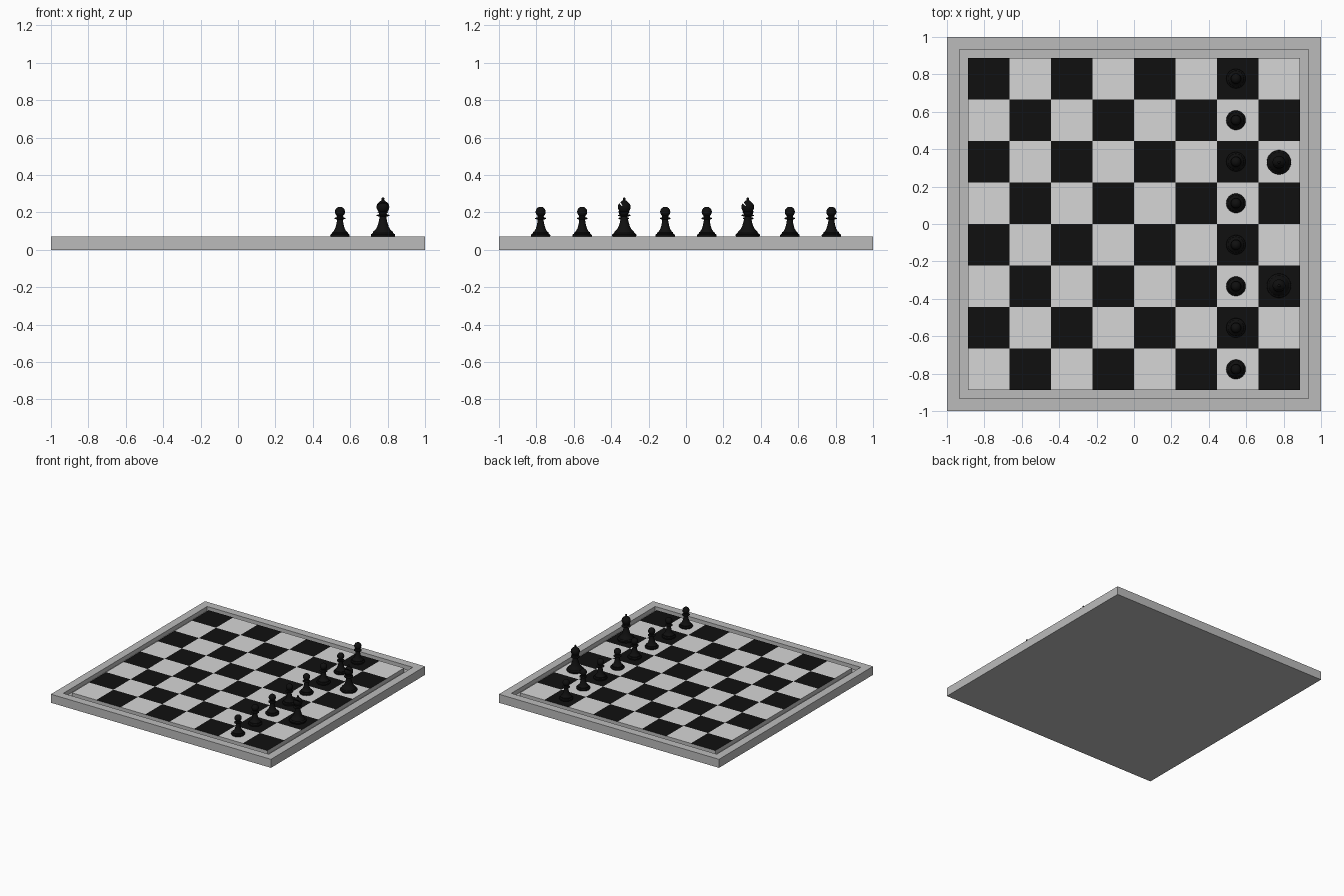
import bpy, bmesh, math
from mathutils import Matrix

if "Cube" in bpy.data.objects:
    bpy.data.objects.remove(bpy.data.objects["Cube"])


def material(name, value):
    m = bpy.data.materials.new(name)
    m.diffuse_color = (value, value, value, 1)
    m.use_nodes = True
    m.node_tree.nodes["Principled BSDF"].inputs["Base Color"].default_value = m.diffuse_color
    return m


GREY = material("frame grey", 0.5)
LIGHT = material("light square", 0.67)
BLACK = material("black", 0.005)

TOP = 0.069      # height of the playing surface
FLOOR = 0.035    # bottom of the groove around it
HALF = 0.888     # half width of the playing field
SQ = HALF / 4


def add_object(name, mesh, mats=(), loc=(0, 0, 0)):
    for m in mats:
        mesh.materials.append(m)
    ob = bpy.data.objects.new(name, mesh)
    ob.location = loc
    bpy.context.collection.objects.link(ob)
    return ob


def to_mesh(bm, name):
    me = bpy.data.meshes.new(name)
    bm.to_mesh(me)
    bm.free()
    return me


# Frame: flat tray with a raised rim
bm = bmesh.new()
bmesh.ops.create_cube(bm, size=1, matrix=Matrix.Translation((0, 0, 0.035)) @ Matrix.Diagonal((2, 2, 0.07, 1)))
top = [f for f in bm.faces if f.normal.z > 0.9]
bmesh.ops.inset_region(bm, faces=top, thickness=0.066, use_even_offset=True)
inner = bmesh.ops.extrude_face_region(bm, geom=top)["geom"]
bmesh.ops.delete(bm, geom=top, context='FACES_ONLY')
for v in inner:
    if isinstance(v, bmesh.types.BMVert):
        v.co.z = FLOOR
bmesh.ops.recalc_face_normals(bm, faces=bm.faces)
add_object("board_frame", to_mesh(bm, "board_frame"), [GREY])

# Playing field: 8 x 8 grid with a grey skirt standing in the groove
bm = bmesh.new()
bmesh.ops.create_grid(bm, x_segments=8, y_segments=8, size=HALF, matrix=Matrix.Translation((0, 0, TOP)))
for f in bm.faces:
    c = f.calc_center_median()
    i, j = int((c.x + HALF) / SQ), int((c.y + HALF) / SQ)
    f.material_index = 2 if (i + j) % 2 else 1
edge = [e for e in bm.edges if e.is_boundary]
geom = bmesh.ops.extrude_edge_only(bm, edges=edge)["geom"]
for g in geom:
    if isinstance(g, bmesh.types.BMVert):
        g.co.z = FLOOR
    elif isinstance(g, bmesh.types.BMFace):
        g.material_index = 0
bmesh.ops.recalc_face_normals(bm, faces=bm.faces)
bm.normal_update()
if max((f for f in bm.faces), key=lambda f: abs(f.normal.z)).normal.z < 0:
    bmesh.ops.reverse_faces(bm, faces=bm.faces)
add_object("playing_field", to_mesh(bm, "playing_field"), [GREY, LIGHT, BLACK])


def lathe(name, profile, n=32):
    """Closed turned shape from (radius, height) points, bottom to top."""
    bm = bmesh.new()
    vs = [bm.verts.new((r, 0, z)) for r, z in profile]
    es = [bm.edges.new(p) for p in zip(vs, vs[1:])]
    bmesh.ops.spin(bm, geom=vs + es, cent=(0, 0, 0), axis=(0, 0, 1),
                   angle=2 * math.pi, steps=n)
    bmesh.ops.remove_doubles(bm, verts=bm.verts, dist=0.0002)
    bmesh.ops.recalc_face_normals(bm, faces=bm.faces)
    for f in bm.faces:
        f.smooth = True
    me = to_mesh(bm, name)
    me.set_sharp_from_angle(angle=math.radians(40))
    me.materials.append(BLACK)
    return me


def arc(r, cz, a0, a1, steps=8, stretch=1.0):
    out = []
    for k in range(steps + 1):
        a = math.radians(a0 + (a1 - a0) * k / steps)
        out.append((max(0.0, r * math.cos(a)), cz + stretch * r * math.sin(a)))
    return out


# Pawns (heights relative to the board)
pawn = lathe("pawn", [(0, 0), (0.049, 0), (0.052, 0.005), (0.051, 0.012), (0.043, 0.018),
                      (0.042, 0.024), (0.034, 0.030), (0.026, 0.044), (0.020, 0.064),
                      (0.016, 0.086), (0.016, 0.092), (0.029, 0.097), (0.029, 0.101),
                      (0.018, 0.105), (0.018, 0.109), (0.013, 0.113)]
             + arc(0.027, 0.134, -55, 90, 12))
for k in range(8):
    add_object(f"pawn_{k + 1}", pawn, loc=(0.545, (k - 3.5) * SQ, TOP))

# Bishops
bishop = lathe("bishop", [(0, 0), (0.061, 0), (0.065, 0.006), (0.064, 0.014), (0.054, 0.021),
                          (0.052, 0.029), (0.041, 0.037), (0.031, 0.054), (0.024, 0.076),
                          (0.018, 0.104), (0.018, 0.108), (0.034, 0.113), (0.034, 0.117),
                          (0.021, 0.121), (0.020, 0.127), (0.028, 0.131), (0.028, 0.134),
                          (0.018, 0.138)]
               + arc(0.034, 0.160, -50, 30, 8)
               + [(0.022, 0.184), (0.013, 0.192), (0.006, 0.197)]
               + arc(0.008, 0.203, -40, 90, 6))
for k, y in enumerate((-0.33, 0.33)):
    ob = add_object(f"bishop_{k + 1}", bishop, loc=(0.775, y, TOP))
    # slanted slot in the head
    bm = bmesh.new()
    bmesh.ops.create_cube(bm, size=1, matrix=Matrix.Rotation(math.radians(-50), 4, 'X')
                          @ Matrix.Diagonal((0.1, 0.04, 0.006, 1)))
    cut = add_object(f"slot_cutter_{k + 1}", to_mesh(bm, "slot_cutter"), [BLACK],
                     (0.775, y - 0.024, TOP + 0.182))
    cut.hide_render = True
    cut.hide_set(True)
    mod = ob.modifiers.new("slot", 'BOOLEAN')
    mod.operation = 'DIFFERENCE'
    mod.solver = 'EXACT'
    mod.object = cut
